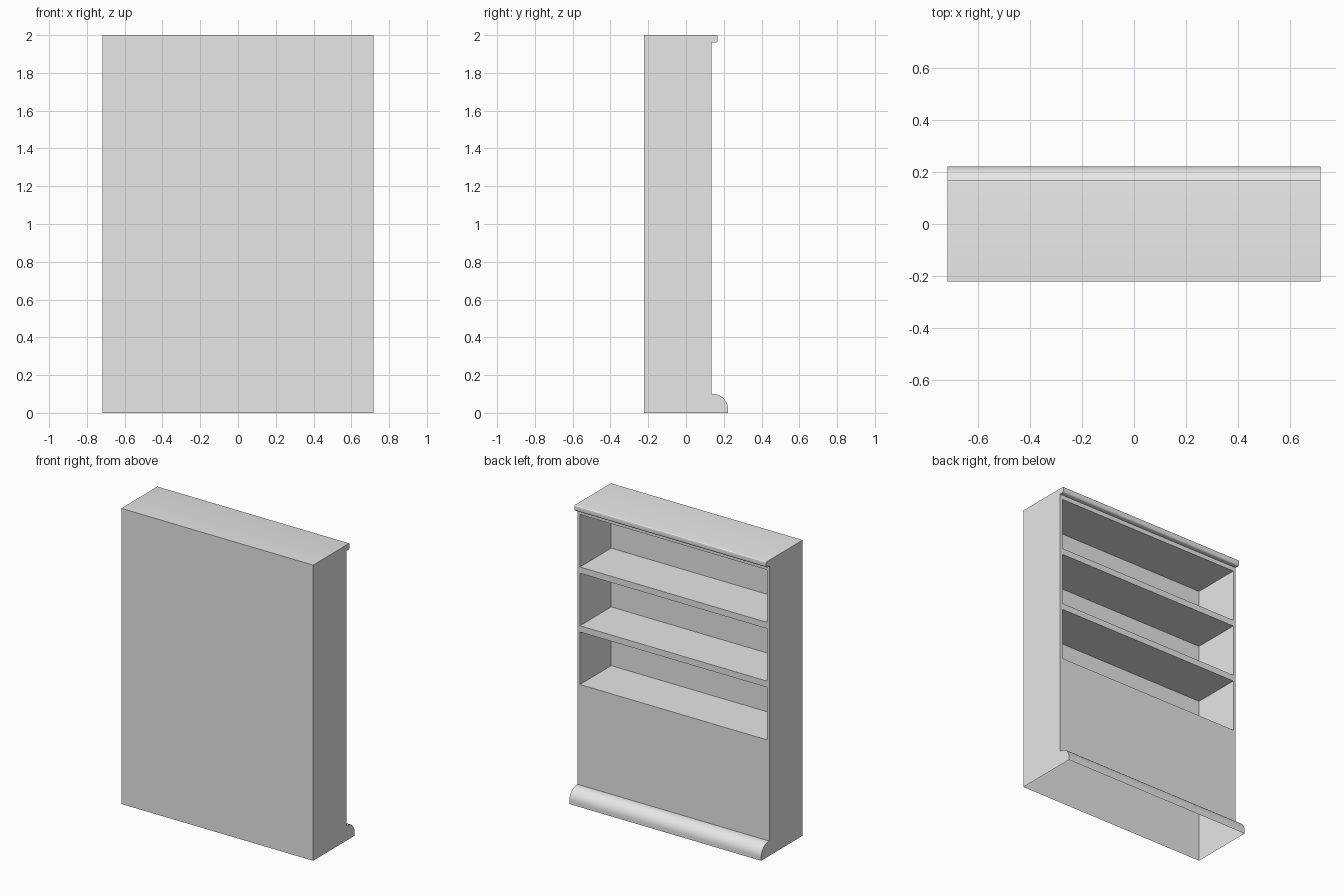
import bpy
import bmesh
import math
from mathutils import Vector

if "Cube" in bpy.data.objects:
    bpy.data.objects.remove(bpy.data.objects["Cube"], do_unlink=True)

HALF_W, FRONT, BACK, HEIGHT = 0.718, -0.222, 0.135, 2.0
WALL, DEPTH = 0.019, 0.334
SHELF_TOP, SHELF_PITCH, SHELF_HEIGHT = 1.93, 0.3975, 0.355

# One plain grey finish
grey = bpy.data.materials.new("plain_grey")
grey.use_nodes = True
grey.diffuse_color = (0.8, 0.8, 0.8, 1)
for node in grey.node_tree.nodes:
    if node.type == "BSDF_PRINCIPLED":
        node.inputs["Base Color"].default_value = grey.diffuse_color


def arc(cy, cz, radius, start, end, steps):
    """Points of a circular arc in the side profile, angles in degrees."""
    angles = [math.radians(start + (end - start) * i / steps) for i in range(steps + 1)]
    return [(cy + radius * math.cos(a), cz + radius * math.sin(a)) for a in angles]


# Side profile: straight wall, cornice lip, shelf face, rounded plinth
lip_y, toe_y = 0.168, 0.222
profile = [(FRONT, 0), (FRONT, HEIGHT)]
profile += arc(lip_y - 0.006, HEIGHT - 0.006, 0.006, 90, 0, 4)
profile += arc(lip_y - 0.014, 1.96 + 0.014, 0.014, 0, -90, 6)
profile += [(BACK, 1.96), (BACK, 0.10)]
profile += arc(toe_y - 0.078, 0.022, 0.078, 90, 0, 12)
profile += [(toe_y, 0)]

bm = bmesh.new()
right = [bm.verts.new((-HALF_W, y, z)) for y, z in profile]
left = [bm.verts.new((HALF_W, y, z)) for y, z in profile]
bm.faces.new(right)
bm.faces.new(left[::-1])

# Walls between the two ends, leaving the underside open
for i in range(len(profile) - 1):
    bm.faces.new((right[i], left[i], left[i + 1], right[i + 1]))
bmesh.ops.recalc_face_normals(bm, faces=bm.faces)


def shelf_face():
    """All faces lying in the plane of the shelf openings."""
    return [f for f in bm.faces if all(abs(v.co.y - BACK) < 1e-4 for v in f.verts)]


def slice_panel(co, normal):
    faces = shelf_face()
    edges = {e for f in faces for e in f.edges}
    verts = {v for f in faces for v in f.verts}
    bmesh.ops.bisect_plane(bm, geom=faces + list(edges) + list(verts),
                           dist=1e-5, plane_co=co, plane_no=normal)


# Cut the panel along the shelf edges, then push the openings inwards
openings = [(SHELF_TOP - i * SHELF_PITCH - SHELF_HEIGHT, SHELF_TOP - i * SHELF_PITCH)
            for i in range(3)]
for bottom, top in openings:
    slice_panel((0, 0, bottom), (0, 0, 1))
    slice_panel((0, 0, top), (0, 0, 1))
for side in (-1, 1):
    slice_panel((side * (HALF_W - WALL), 0, 0), (1, 0, 0))

cells = []
for f in shelf_face():
    c = f.calc_center_median()
    if abs(c.x) < 0.1 and any(b < c.z < t for b, t in openings):
        cells.append(f)
for cell in cells:
    result = bmesh.ops.extrude_discrete_faces(bm, faces=[cell])
    bmesh.ops.translate(bm, vec=Vector((0, -DEPTH, 0)), verts=result["faces"][0].verts)

# Merge the leftover slices back into one clean frame
bmesh.ops.dissolve_limit(bm, angle_limit=0.01, verts=bm.verts, edges=bm.edges)
# Keep the frame around the openings as simple quads and triangles
bmesh.ops.triangulate(bm, faces=shelf_face())

mesh = bpy.data.meshes.new("bookcase")
bm.to_mesh(mesh)
bm.free()
mesh.materials.append(grey)
bookcase = bpy.data.objects.new("bookcase", mesh)
bpy.context.collection.objects.link(bookcase)

# Smooth mouldings, crisp corners
bpy.ops.object.select_all(action="DESELECT")
bookcase.select_set(True)
bpy.context.view_layer.objects.active = bookcase
bpy.ops.object.shade_smooth_by_angle(angle=math.radians(35))
